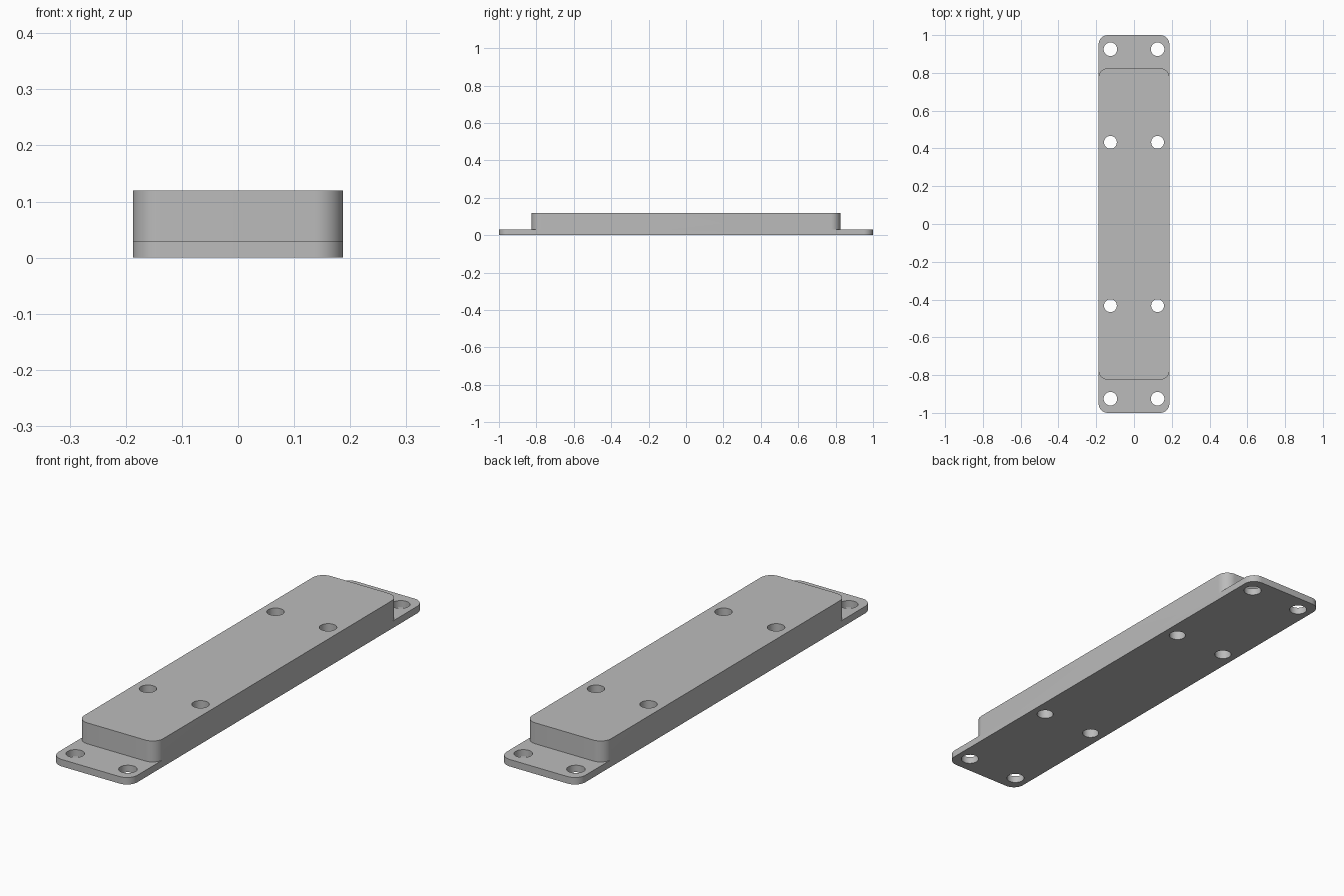
import bpy
import bmesh
from math import sin, cos, pi

cube = bpy.data.objects.get("Cube")
if cube:
    bpy.data.objects.remove(cube, do_unlink=True)

HALF_WIDTH = 0.1875
CORNER = 0.05
STEPS = 12

grey = bpy.data.materials.new("plain grey")
grey.use_nodes = True
colour = (0.5, 0.5, 0.5, 1)
grey.diffuse_color = colour
grey.node_tree.nodes["Principled BSDF"].inputs["Base Color"].default_value = colour


def make_object(name, bm):
    bmesh.ops.recalc_face_normals(bm, faces=bm.faces)
    mesh = bpy.data.meshes.new(name)
    bm.to_mesh(mesh)
    bm.free()
    mesh.materials.append(grey)
    obj = bpy.data.objects.new(name, mesh)
    bpy.context.collection.objects.link(obj)
    return obj


def extrude_outline(bm, points, z0, z1):
    """Closed prism from a 2D outline."""
    face = bm.faces.new([bm.verts.new((x, y, z0)) for x, y in points])
    result = bmesh.ops.extrude_face_region(bm, geom=[face], use_keep_orig=True)
    top = [v for v in result["geom"] if isinstance(v, bmesh.types.BMVert)]
    bmesh.ops.translate(bm, verts=top, vec=(0, 0, z1 - z0))


def rounded_slab(name, half_length, height):
    points = []
    corners = ((1, 1), (-1, 1), (-1, -1), (1, -1))
    for i, (sx, sy) in enumerate(corners):
        for k in range(STEPS + 1):
            a = (i + k / STEPS) * pi / 2
            points.append((sx * (HALF_WIDTH - CORNER) + CORNER * cos(a),
                           sy * (half_length - CORNER) + CORNER * sin(a)))
    bm = bmesh.new()
    extrude_outline(bm, points, 0, height)
    return make_object(name, bm)


def apply_boolean(target, tool, operation):
    mod = target.modifiers.new(operation, "BOOLEAN")
    mod.operation = operation
    mod.solver = "EXACT"
    mod.object = tool
    bpy.context.view_layer.objects.active = target
    bpy.ops.object.modifier_apply(modifier=mod.name)
    bpy.data.objects.remove(tool, do_unlink=True)


# Thin base plate joined with the raised central block
body = rounded_slab("mounting_plate", 1.0, 0.03)
block = rounded_slab("raised_block", 0.825, 0.12)
apply_boolean(body, block, "UNION")

# Four corner holes and four inner holes, all the way through
bm = bmesh.new()
for y, radius in ((0.925, 0.036), (0.4325, 0.034)):
    for sx in (-1, 1):
        for sy in (-1, 1):
            circle = [(sx * 0.125 + radius * cos(k * pi / 24),
                       sy * y + radius * sin(k * pi / 24)) for k in range(48)]
            extrude_outline(bm, circle, -0.1, 0.3)
drills = make_object("hole_cutter", bm)
drills.hide_render = True
apply_boolean(body, drills, "DIFFERENCE")

# Smooth rounded walls, crisp rims
bpy.ops.object.select_all(action="DESELECT")
body.select_set(True)
bpy.context.view_layer.objects.active = body
bpy.ops.object.shade_smooth_by_angle(angle=pi / 6)
